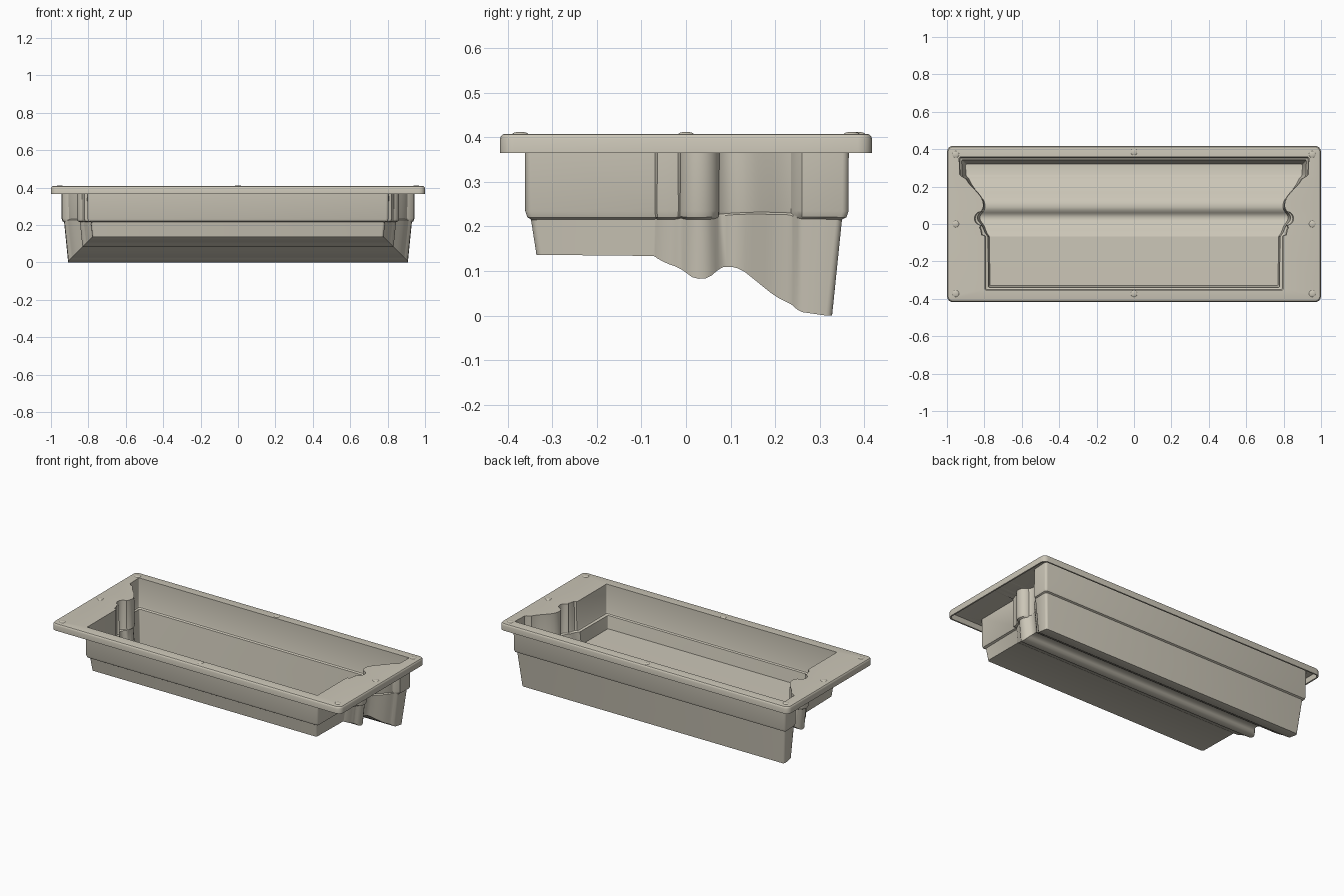
import bpy, bmesh, math

if "Cube" in bpy.data.objects:
    bpy.data.objects.remove(bpy.data.objects["Cube"])

ARC = 5          # points per rounded corner
WALL = 0.009     # shell thickness

mat = bpy.data.materials.new("warm_grey_plastic")
mat.diffuse_color = (0.60, 0.565, 0.475, 1)
mat.use_nodes = True
mat.node_tree.nodes["Principled BSDF"].inputs["Base Color"].default_value = mat.diffuse_color

# Floor section (y, z): flat shelf, bead groove, sweep down to the deep trough
FLOOR = [(-0.40, .145), (-0.072, .145), (-0.058, .135), (-0.04, .125), (-0.013, .116),
         (0.005, .104), (0.02, .093), (0.033, .091), (0.047, .093), (0.062, .106),
         (0.076, .116), (0.095, .119), (0.11, .118), (0.132, .110), (0.166, .082),
         (0.206, .050), (0.244, .031), (0.256, .020), (0.27, .013), (0.29, .009), (0.40, .009)]

# End wall of the opening in plan (x, y), moulding outline with a round bead
BEAD = [(0.818 + 0.035 * math.cos(a), 0.03 + 0.036 * math.sin(a))
        for a in [math.radians(-90 + 18 * i) for i in range(11)]]
PLAN = ([(.797, -.068), (.800, -.062), (.814, -.058), (.817, -.045), (.820, -.030), (.826, -.018)]
        + BEAD
        + [(.812, .076), (.806, .090), (.805, .105), (.808, .122), (.816, .140), (.830, .160),
           (.848, .180), (.866, .198), (.882, .216), (.893, .232), (.899, .243), (.910, .248),
           (.924, .256), (.932, .264)])


def floor_z(y):
    for (y0, z0), (y1, z1) in zip(FLOOR, FLOOR[1:]):
        if y <= y1:
            return z0 + (z1 - z0) * (y - y0) / (y1 - y0)
    return FLOOR[-1][1]


def half_ring(front, back, r, mid, z):
    """Right half of a ring: rounded front corner, middle points, rounded back corner."""
    pts = []
    for (cx, cy), sy, a0 in ((front, 1, -90), (back, -1, 0)):
        if sy < 0:
            pts += mid
        for i in range(ARC):
            a = math.radians(a0 + 90 * i / (ARC - 1))
            pts.append((cx - r + r * math.cos(a), cy + sy * r + r * math.sin(a)))
    return [(x, y, z) for x, y in pts]


def flange(inset, z):
    x, y = 1 - inset, 0.418 - inset
    return half_ring((x, -y), (x, y), 0.032 - inset, [(x, p[1]) for p in PLAN], z)


def opening(inset, z):
    return half_ring((.797 - inset, -.353 + inset), (.935 - inset, .357 - inset), 0.006,
                     [(x - inset, y) for x, y in PLAN], z)


def basin(draft_top):
    """Lower wall: floor edge mitred at 45 degrees, or the ledge line above it."""
    out = []
    base = half_ring((.77, -.328), (.90, .320), 0.006, [(0, p[1]) for p in PLAN], 0)
    for i, (x, y, _) in enumerate(base):
        z = floor_z(y)
        bx = x if i < ARC or i >= ARC + len(PLAN) else 0.915 - z
        if draft_top:
            d = 0.1 * (0.222 - z)
            if i < ARC:
                y -= 0.012
            elif i >= ARC + len(PLAN):
                y += 0.022
            out.append((bx + d, y, 0.222))
        else:
            out.append((bx, y, z))
    return out


# Tray shell: skirt, flange, opening, ledge and floor lofted as one skin
rings = [flange(0, .365), flange(0, .396), flange(.002, .402), flange(.006, .4065), flange(.012, .408),
         opening(0, .408), opening(.001, .236), opening(.004, .227), basin(True), basin(False)]
bm = bmesh.new()
loops = []
for half in rings:
    right = [bm.verts.new(p) for p in half]
    left = [bm.verts.new((-x, y, z)) for x, y, z in half]
    loops.append((right, left))
for (r0, l0), (r1, l1) in zip(loops, loops[1:]):
    a, b = r0 + l0[::-1], r1 + l1[::-1]
    for i in range(len(a)):
        j = (i + 1) % len(a)
        bm.faces.new((a[i], a[j], b[j], b[i]))
right, left = loops[-1]
for i in range(len(right) - 1):
    bm.faces.new((right[i], right[i + 1], left[i + 1], left[i]))
mesh = bpy.data.meshes.new("moulding_tray")
bm.to_mesh(mesh)
bm.free()
mesh.materials.append(mat)
tray = bpy.data.objects.new("moulding_tray", mesh)
bpy.context.collection.objects.link(tray)
bpy.context.view_layer.objects.active = tray
tray.select_set(True)
mod = tray.modifiers.new("thickness", 'SOLIDIFY')
mod.thickness = WALL
mod.offset = -1
mod.use_even_offset = True
bpy.ops.object.modifier_apply(modifier=mod.name)
bpy.ops.object.shade_smooth_by_angle(angle=math.radians(32))

# Low round studs on the flange
for x, y in [(sx * .953, sy * .372) for sx in (-1, 1) for sy in (-1, 0, 1)] + [(0, -.372), (0, .385)]:
    bpy.ops.mesh.primitive_uv_sphere_add(segments=20, ring_count=10, radius=0.02, location=(x, y, .407))
    stud = bpy.context.object
    stud.name = "flange_stud"
    stud.scale = (0.9, 0.9, 0.27)
    stud.data.materials.append(mat)
    bpy.ops.object.shade_smooth()
